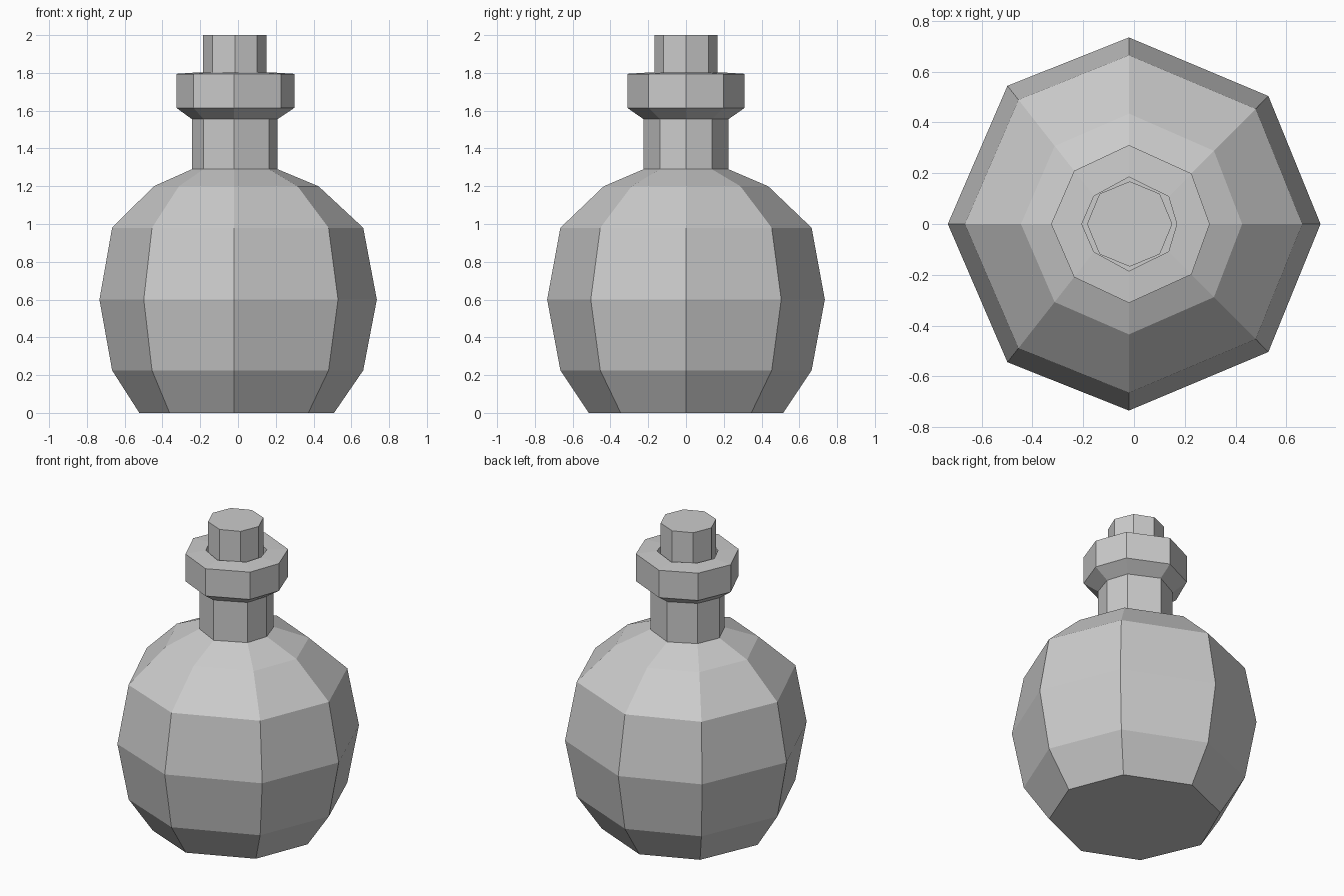
import bpy, bmesh, math

if "Cube" in bpy.data.objects:
    bpy.data.objects.remove(bpy.data.objects["Cube"])


def bottle_ring(r, z):
    # Slightly irregular octagon, mirrored across y, widening with r
    half = [(1.03 * r - 0.022, 0), (0.715 * r + 0.004, 0.72 * r - 0.025),
            (-0.02, r), (-0.62 * r - 0.043, 0.79 * r - 0.036),
            (-0.96 * r - 0.028, 0)]
    pts = half + [(x, -y) for x, y in half[3:0:-1]]
    return [(x, y, z) for x, y in pts]


def cork_ring(r, z):
    return [(-0.017 + r * math.cos(k * math.pi / 4), r * math.sin(k * math.pi / 4), z)
            for k in range(8)]


def loft(name, profile, ring):
    # Skin an octagonal stack of rings and cap both ends
    bm = bmesh.new()
    rings = [[bm.verts.new(p) for p in ring(r, z)] for r, z in profile]
    for a, b in zip(rings, rings[1:]):
        for i in range(8):
            j = (i + 1) % 8
            bm.faces.new((a[i], a[j], b[j], b[i]))
    bm.faces.new(rings[0][::-1])
    bm.faces.new(rings[-1])
    bmesh.ops.recalc_face_normals(bm, faces=bm.faces)
    mesh = bpy.data.meshes.new(name)
    bm.to_mesh(mesh)
    bm.free()
    obj = bpy.data.objects.new(name, mesh)
    bpy.context.collection.objects.link(obj)
    return obj


# Bottle: round body, neck, collar and shallow mouth recess
loft("bottle", [(0.515, 0), (0.665, 0.225), (0.735, 0.6), (0.665, 0.98),
                (0.435, 1.2), (0.225, 1.29), (0.225, 1.555), (0.311, 1.615),
                (0.311, 1.795), (0.185, 1.803), (0.185, 1.73)], bottle_ring)

# Cork stopper
loft("cork", [(0.168, 1.725), (0.168, 2.0)], cork_ring)
